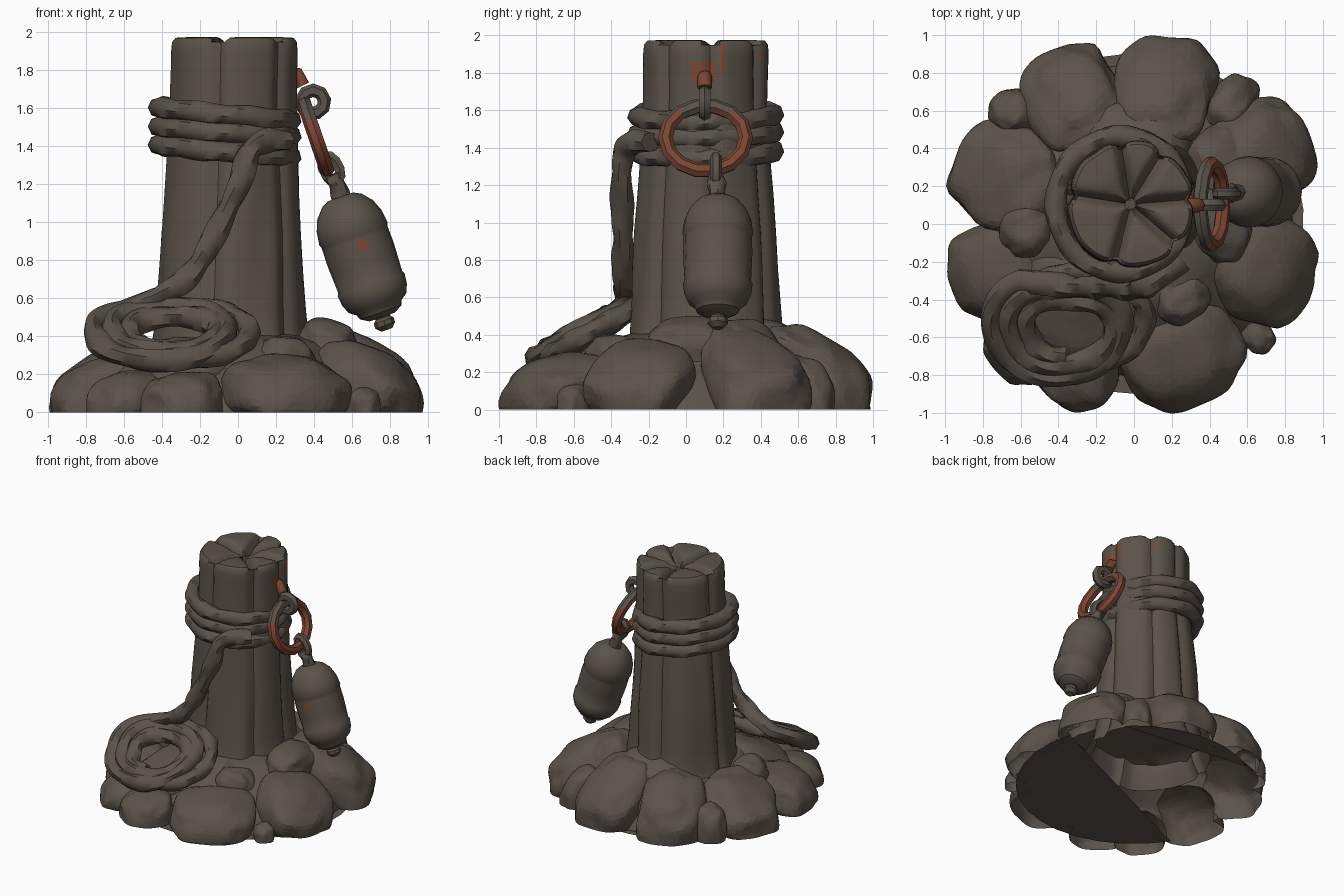
import bpy, bmesh, math
from mathutils import Vector, noise

if "Cube" in bpy.data.objects:
    bpy.data.objects.remove(bpy.data.objects["Cube"])

def material(name, col):
    m = bpy.data.materials.new(name)
    m.diffuse_color = (*col, 1)
    m.use_nodes = True
    m.node_tree.nodes["Principled BSDF"].inputs["Base Color"].default_value = m.diffuse_color
    return m

STONE = material("weathered grey brown", (0.105, 0.086, 0.068))
RUST = material("rust", (0.20, 0.062, 0.033))

def finish(bm, name, mat=STONE, angle=40, extra=None, recalc=True):
    if recalc:
        bmesh.ops.recalc_face_normals(bm, faces=bm.faces)
    me = bpy.data.meshes.new(name)
    bm.to_mesh(me)
    bm.free()
    ob = bpy.data.objects.new(name, me)
    bpy.context.scene.collection.objects.link(ob)
    me.materials.append(mat)
    if extra:
        me.materials.append(extra)
    bpy.ops.object.select_all(action='DESELECT')
    ob.select_set(True)
    bpy.context.view_layer.objects.active = ob
    bpy.ops.object.shade_smooth_by_angle(angle=math.radians(angle))
    return ob

def loft(bm, rings, wrap=False, caps=False):
    """Skin a list of closed point loops."""
    vs = [[bm.verts.new(p) for p in r] for r in rings]
    n = len(vs[0])
    for i in range(len(vs) if wrap else len(vs) - 1):
        a, b = vs[i], vs[(i + 1) % len(vs)]
        for j in range(n):
            bm.faces.new((a[j], a[(j + 1) % n], b[(j + 1) % n], b[j]))
    if caps:
        bm.faces.new(vs[0])
        bm.faces.new(vs[-1])
    return vs

def smooth_path(ctrl, steps=8):
    """Catmull-Rom curve through control points."""
    p = [Vector(c) for c in ctrl]
    p = [2 * p[0] - p[1]] + p + [2 * p[-1] - p[-2]]
    out = []
    for i in range(1, len(p) - 2):
        a, b, c, d = p[i - 1:i + 3]
        for k in range(steps):
            t = k / steps
            out.append(0.5 * (2 * b + (c - a) * t + (2 * a - 5 * b + 4 * c - d) * t * t
                              + (3 * b - a - 3 * c + d) * t ** 3))
    return out + [p[-2]]

def sweep(name, path, r, closed=False, sides=8, twist=0.0, mat=STONE, extra=None, rule=None, lay=0.12):
    """Tube along a path; twist makes the two-strand lay of a rope."""
    bm = bmesh.new()
    n, rings, u = len(path), [], None
    for i, p in enumerate(path):
        nxt = path[(i + 1) % n] if closed else path[min(i + 1, n - 1)]
        prv = path[i - 1] if closed else path[max(i - 1, 0)]
        t = (nxt - prv).normalized()
        if u is None:
            u = t.cross(Vector((0, 0, 1)) if abs(t.z) < 0.8 else Vector((0, 1, 0)))
        u = (u - t * u.dot(t)).normalized()
        v = u.cross(t)
        ring = []
        for j in range(sides):
            a = math.tau * j / sides
            rr = r * (1 + (lay * math.cos(2 * a - twist * i) if twist else 0))
            ring.append(p + (u * math.cos(a) + v * math.sin(a)) * rr)
        rings.append(ring)
    loft(bm, rings, closed, not closed)
    if rule:
        for f in bm.faces:
            f.material_index = int(rule(f.calc_center_median()))
    return finish(bm, name, mat, 50, extra)

def circle(c, ax, ay, n):
    c, ax, ay = Vector(c), Vector(ax), Vector(ay)
    return [c + ax * math.cos(math.tau * k / n) + ay * math.sin(math.tau * k / n) for k in range(n)]

# Lobed post with split, sunken top
CX, CY = -0.04, 0.105
GROOVES = [math.radians(g) for g in (5, 58, 100, 172, 255, 318)]
def groove(a, w):
    d = min(abs((a - g + math.pi) % math.tau - math.pi) for g in GROOVES)
    return max(0, 1 - d / w) ** 2

bm = bmesh.new()
profile = [(0.2, .49), (0.3, .435), (0.4, .41), (0.55, .398), (0.75, .388), (0.95, .378), (1.15, .363),
           (1.35, .347), (1.5, .337), (1.62, .332), (1.7, .332), (1.76, .333), (1.81, .333), (1.86, .335),
           (1.91, .335), (1.95, .332), (1.972, .315), (1.975, .26), (1.975, .2), (1.965, .13), (1.945, .07), (1.93, .03)]
rings = []
for i, (z, r) in enumerate(profile):
    ring = []
    for j in range(80):
        a = math.tau * j / 80
        k = noise.noise(Vector((math.cos(a) * 2.2, math.sin(a) * 2.2, z * 1.6)))
        rad = r * (1 - 0.1 * groove(a, 0.22) + 0.05 * k)
        dip = 0.1 * groove(a, min(0.7, 0.055 / r)) if i >= 16 else 0
        ring.append((CX + 0.015 * max(0, z - 0.5) + rad * math.cos(a), CY + rad * math.sin(a), z - dip))
    rings.append(ring)
vs = loft(bm, rings)
bm.faces.new(vs[-1])
for f in bm.faces:
    c = f.calc_center_median()
    if c.x > 0 and ((abs(c.y - 0.09) < 0.07 and 1.76 < c.z < 1.86 and c.x > 0.2)
                    or (abs(c.y - 0.195) < 0.016 and 1.8 < c.z < 1.95 and c.x > 0.2)
                    or (0.385 < c.y < 0.42 and 1.86 < c.z < 1.93)):
        f.material_index = 1
finish(bm, "post", extra=RUST, angle=35)

# Rope wrapped round the post
for i, (zl, zr) in enumerate([(1.605, 1.54), (1.505, 1.455), (1.41, 1.345)]):
    c = (-0.07, 0.105, (zl + zr) / 2)
    sweep(f"wrap_rope_{i + 1}", circle(c, (-0.345, 0, (zl - zr) / 2), (0, 0.36, 0.005), 60),
          0.056, True, twist=math.tau * 8 / 60, lay=0.08)

# Rope hanging from the wraps and running on into the coil on the sloping stones
def coil_point(cx, cy, a, rx, ry, lift=0):
    x, y = cx + rx * math.cos(a), cy + ry * math.sin(a)
    return Vector((x, y, 0.41 + 0.55 * (y + 0.54) + 0.02 * (x + 0.4) + lift))
hang = [(0.25, -0.19, 1.43), (0.15, -0.28, 1.43), (0.06, -0.33, 1.37), (0.015, -0.345, 1.22), (-0.06, -0.34, 1.06),
        (-0.14, -0.335, 0.9), (-0.21, -0.335, 0.78), (-0.3, -0.335, 0.68), (-0.42, -0.32, 0.61)]
spiral = []
for k in range(126):
    t = k / 125
    rad = 0.37 - 0.16 * t + 0.01 * math.sin(k * 0.37)
    spiral.append(coil_point(-0.40 + 0.05 * t, -0.54 - 0.02 * t, math.tau * 2.4 * t + 2.15, rad, rad * (0.77 - 0.1 * t),
                             0.02 * math.sin(math.pi * t)))
sweep("coiled_rope", smooth_path(hang, 6) + spiral, 0.06, twist=0.5, lay=0.14)
sweep("coil_under_loop", [coil_point(-0.28, -0.5, math.tau * k / 50, 0.34, 0.25, -0.02) for k in range(50)],
      0.055, True, twist=math.tau * 8 / 50)

# Base stones: x, y, radial half, tangential half, half height, centre height, inward rise
STONES = [(-.33, .67, .29, .26, .24, .15, .45), (.16, .70, .29, .27, .25, .16, .45), (.52, .64, .16, .12, .2, .08, .4),
          (.68, .37, .28, .28, .24, .14, .55), (.70, -.25, .27, .28, .2, .14, .4), (.25, -.69, .28, .32, .18, .11, .2),
          (.66, -.60, .09, .08, .1, .03, 0), (-.29, -.79, .20, .21, .15, .06, .2), (-.58, -.64, .2, .2, .14, .07, .2),
          (-.74, -.25, .24, .25, .18, .1, .3), (-.68, .25, .29, .28, .22, .13, .4), (-.64, .59, .13, .12, .2, .07, .2),
          (-.58, -.03, .14, .14, .17, .25, .2), (.25, -.40, .13, .15, .13, .27, .1), (-.36, -.45, .28, .32, .2, .14, .4),
          (.47, .03, .16, .24, .15, .34, .1), (.46, .32, .18, .2, .2, .27, .2), (0, .46, .2, .3, .18, .3, .2)]
parts = bpy.data.collections.new("stone_parts")
bpy.context.scene.collection.children.link(parts)
for i, (x, y, rr, rt, rz, zc, rise) in enumerate(STONES):
    bm = bmesh.new()
    bmesh.ops.create_icosphere(bm, subdivisions=4, radius=1)
    out = Vector((x, y, 0)).normalized()
    side = Vector((-out.y, out.x, 0))
    for v in bm.verts:
        p = v.co.copy()
        q = Vector([math.copysign(abs(k) ** 0.82, k) for k in p])
        q *= 1 + 0.13 * noise.noise(p * 1.7 + Vector((i * 7.3, 0, 0)))
        v.co = (Vector((x, y, zc + q.z * rz + max(-0.1, -rise * q.x * rr))) + out * q.x * rr + side * q.y * rt)
    me = bpy.data.meshes.new("stone_part")
    bm.to_mesh(me)
    bm.free()
    parts.objects.link(bpy.data.objects.new("stone_part", me))

# Mound filling the gaps, fused with the stones into one shell
bm = bmesh.new()
loft(bm, [[(0.01 + r * math.cos(math.tau * j / 24), 0.02 + r * math.sin(math.tau * j / 24), z) for j in range(24)]
          for r, z in ((.84, -.15), (.83, .01), (.74, .15), (.6, .26), (.44, .37), (.3, .41))], caps=True)
mound = finish(bm, "base_mound")
mod = mound.modifiers.new("fuse", 'BOOLEAN')
mod.operation, mod.operand_type, mod.solver = 'UNION', 'COLLECTION', 'EXACT'
mod.collection = parts
dg = bpy.context.evaluated_depsgraph_get()
bm = bmesh.new()
bm.from_mesh(mound.evaluated_get(dg).to_mesh())
if len(bm.faces) < 3000:      # keep the loose stones if the union was empty
    for ob in parts.objects:
        bm.from_mesh(ob.data)
bmesh.ops.bisect_plane(bm, geom=bm.verts[:] + bm.edges[:] + bm.faces[:], plane_co=(0, 0, 0),
                       plane_no=(0, 0, 1), clear_inner=True)
hidden = [f for f in bm.faces if all((v.co.xy - Vector((CX, CY))).length < 0.37 for v in f.verts)]
bmesh.ops.delete(bm, geom=hidden, context='FACES')
for f in bm.faces:
    f.material_index = 0
for ob in list(parts.objects) + [mound]:
    bpy.data.objects.remove(ob)
bpy.data.collections.remove(parts)
finish(bm, "base_stones", angle=40, recalc=False)

# Partial flat undersides on the front and back
for name, a0, a1 in (("front_underside", 17, -148), ("back_underside", 45, 122)):
    bm = bmesh.new()
    bm.faces.new([bm.verts.new((0.9 * math.cos(t), 0.9 * math.sin(t), 0.001)) for t in
                  (math.radians(a0 + (a1 - a0) * k / 14) for k in range(15))])
    bm.normal_update()
    bmesh.ops.reverse_faces(bm, faces=[f for f in bm.faces if f.normal.z > 0])
    finish(bm, name, recalc=False)

# Iron eye, shackle and rusty ring
sweep("iron_pin", [Vector((0.25, 0.1, 1.785)), Vector((0.31, 0.1, 1.78)), Vector((0.34, 0.1, 1.72))], 0.038, mat=RUST)
sweep("shackle", circle((0.395, 0.1, 1.635), (0.06, 0, 0.01), (-0.01, 0, 0.06), 9), 0.036, True, 6)
sweep("iron_ring", circle((0.41, 0.105, 1.45), (0, 0.215, 0), (-0.06, 0, 0.175), 14), 0.04, True, 7, mat=RUST,
      extra=STONE, rule=lambda c: c.z > 1.575 and not 0.12 < c.y < 0.19)

# Float knot: loop round the ring plus twisted neck
sweep("float_loop", circle((0.49, 0.16, 1.285), (0.035, 0, -0.065), (0.035, 0.0, 0.02), 10), 0.031, True, 6)
sweep("float_neck", smooth_path([(0.495, 0.16, 1.25), (0.525, 0.165, 1.19), (0.555, 0.17, 1.09)], 6), 0.047, twist=0.7)

# Hanging float, turned profile along a tilted axis
def turned(name, prof, sides, rule=None):
    bm = bmesh.new()
    top, axis = Vector((0.54, 0.17, 1.135)), Vector((0.33, 0, -0.95)).normalized()
    u, v = Vector((0, 1, 0)), axis.cross(Vector((0, 1, 0)))
    loft(bm, [[top + axis * t * 1.03 + (u * math.cos(a) + v * math.sin(a)) * r
               for a in (math.tau * j / sides for j in range(sides))] for t, r in prof], caps=True)
    if rule:
        for f in bm.faces:
            f.material_index = int(rule(f.calc_center_median()))
    finish(bm, name, extra=RUST, angle=35)

turned("float_body", [(0, .07), (.02, .11), (.07, .155), (.13, .18), (.2, .19), (.215, .183), (.24, .183), (.3, .185),
                      (.36, .183), (.46, .178), (.475, .186), (.53, .18), (.575, .16), (.6, .125), (.625, .115),
                      (.65, .07)], 20, lambda c: abs(c.x - 0.66) < 0.03 and 0.84 < c.z < 0.92 and c.y < 0.02)
turned("float_knob", [(.63, .05), (.655, .04), (.67, .055), (.695, .055), (.72, .03)], 8)
